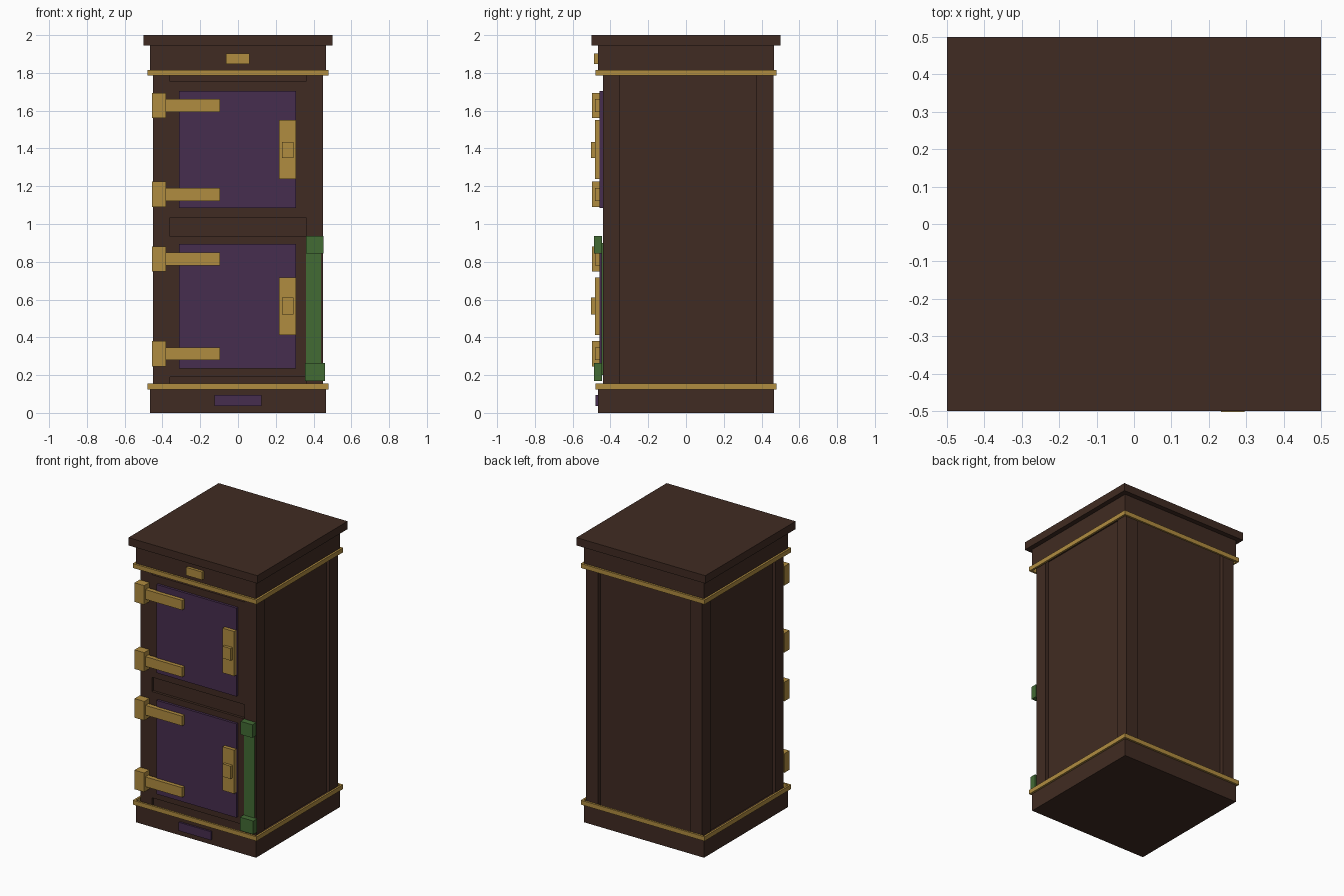
import bpy

old = bpy.data.objects.get("Cube")
if old:
    bpy.data.objects.remove(old, do_unlink=True)


def make_material(name, rgb):
    mat = bpy.data.materials.new(name)
    mat.use_nodes = True
    color = (*rgb, 1.0)
    mat.diffuse_color = color
    bsdf = next(n for n in mat.node_tree.nodes if n.type == 'BSDF_PRINCIPLED')
    bsdf.inputs["Base Color"].default_value = color
    return mat


wood = make_material("dark wood", (0.051, 0.024, 0.016))
purple = make_material("purple paint", (0.061, 0.026, 0.077))
brass = make_material("brass", (0.434, 0.262, 0.051))
green = make_material("green paint", (0.055, 0.145, 0.034))


def box(name, xs, ys, zs, mat):
    """Axis-aligned box given by its span on each axis."""
    bpy.ops.mesh.primitive_cube_add(size=1)
    obj = bpy.context.object
    obj.name = name
    spans = (xs, ys, zs)
    for v in obj.data.vertices:
        v.co = [s[0] if c < 0 else s[1] for c, s in zip(v.co, spans)]
    obj.data.materials.append(mat)
    return obj


def trim_ring(name, z0, z1, outer=0.48, inner=0.466):
    """Four thin strips standing around the cabinet."""
    for side, s in (("right", -1), ("left", 1)):
        span = sorted((s * inner, s * outer))
        box(f"{name}_{side}", span, (-inner, inner), (z0, z1), brass)
    for side, s in (("front", -1), ("back", 1)):
        span = sorted((s * inner, s * outer))
        box(f"{name}_{side}", (-outer, outer), span, (z0, z1), brass)


FRONT, BACK, HALF, POST = -0.44, 0.463, 0.45, 0.09
LOW, HIGH = 0.13, 1.815

# Plinth, cornice and top slab
box("plinth", (-0.466, 0.466), (-0.466, 0.466), (0, LOW), wood)
box("cornice", (-0.466, 0.466), (-0.466, 0.466), (HIGH, 1.945), wood)
box("top_slab", (-0.5, 0.5), (-0.5, 0.5), (1.945, 2), wood)
trim_ring("lower_trim", 0.125, 0.156)
trim_ring("upper_trim", 1.785, 1.816)

# Recessed panels and corner posts
box("cabinet_panels", (-0.425, 0.425), (-0.422, 0.435), (LOW, HIGH), wood)
for side, xs in (("right", (-HALF, POST - HALF)), ("left", (HALF - POST, HALF))):
    box(f"front_post_{side}", xs, (FRONT, FRONT + POST), (LOW, HIGH), wood)
    box(f"back_post_{side}", xs, (BACK - POST, BACK), (LOW, HIGH), wood)

# Door frames lie flush with the posts, leaving recessed rails between them
inner_x = (POST - HALF, HALF - POST)
box("upper_door_frame", inner_x, (FRONT, -0.40), (1.035, 1.755), wood)
box("lower_door_frame", inner_x, (FRONT, -0.40), (0.19, 0.935), wood)

# Doors with handle plates and latches
doors = {
    "upper": ((1.085, 1.705), (1.237, 1.55), (1.35, 1.435)),
    "lower": ((0.235, 0.893), (0.412, 0.718), (0.52, 0.61)),
}
for level, (door, plate, latch) in doors.items():
    box(f"{level}_door", (-0.312, 0.308), (-0.457, -0.43), door, purple)
    box(f"{level}_handle_plate", (0.217, 0.308), (-0.482, -0.45), plate, brass)
    box(f"{level}_latch", (0.233, 0.295), (-0.502, -0.475), latch, brass)

# Hinges: a knuckle on the post and an arm over the door
for i, z in enumerate((0.313, 0.815, 1.157, 1.627)):
    box(f"hinge_knuckle_{i}", (-0.455, -0.38), (-0.497, FRONT), (z - 0.067, z + 0.067), brass)
    box(f"hinge_arm_{i}", (-0.38, -0.095), (-0.483, -0.45), (z - 0.034, z + 0.034), brass)

# Green pipe strip with end caps
box("pipe_strip", (0.36, 0.44), (-0.447, -0.43), (0.2, 0.9), green)
box("pipe_top_cap", (0.36, 0.453), (-0.488, -0.445), (0.845, 0.937), green)
box("pipe_bottom_cap", (0.356, 0.46), (-0.488, -0.445), (0.17, 0.264), green)

# Small plates on cornice and plinth
box("cornice_plate", (-0.063, 0.061), (-0.486, -0.46), (1.847, 1.903), brass)
box("plinth_plate", (-0.125, 0.124), (-0.479, -0.46), (0.036, 0.096), purple)
